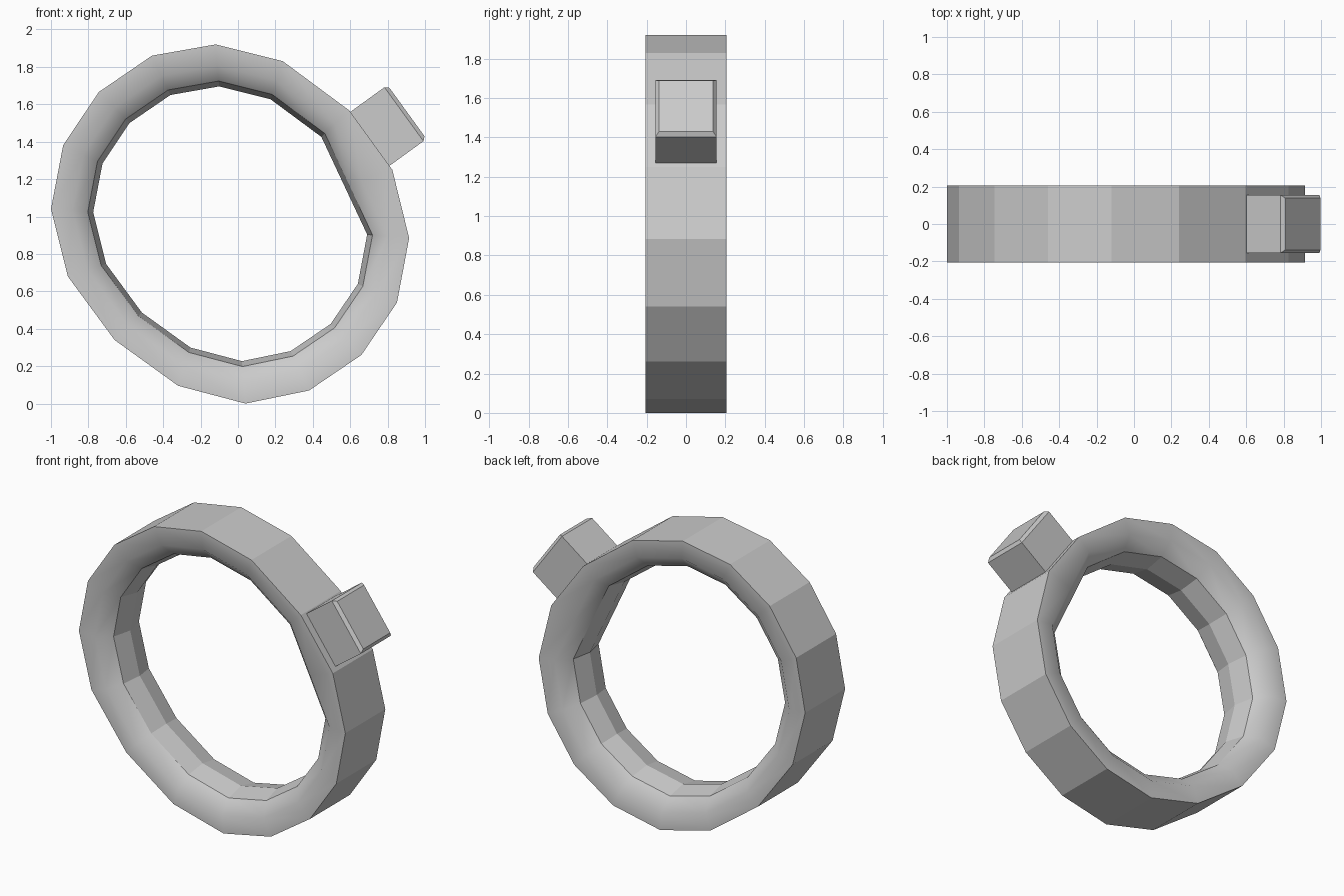
import bpy, bmesh
from mathutils import Vector

if "Cube" in bpy.data.objects:
    bpy.data.objects.remove(bpy.data.objects["Cube"])


def make_object(name, rings, closed=False, caps=False, smooth_bands=()):
    """Bridge equal-length rings of points into one mesh."""
    bm = bmesh.new()
    loops = [[bm.verts.new(p) for p in ring] for ring in rings]
    n = len(rings[0])
    count = len(loops) if closed else len(loops) - 1
    for k in range(count):
        a, b = loops[k], loops[(k + 1) % len(loops)]
        for i in range(n):
            j = (i + 1) % n
            f = bm.faces.new((a[i], a[j], b[j], b[i]))
            f.smooth = k in smooth_bands
    if caps:
        bm.faces.new(loops[0])
        bm.faces.new(loops[-1])
    bmesh.ops.recalc_face_normals(bm, faces=bm.faces)
    mesh = bpy.data.meshes.new(name)
    bm.to_mesh(mesh)
    bm.free()
    obj = bpy.data.objects.new(name, mesh)
    bpy.context.collection.objects.link(obj)
    return obj


# Slightly oval 16-sided band outline, seen from the front
outline = [(-0.12, 1.92), (0.24, 1.83), (0.595, 1.567), (0.825, 1.25),
           (0.915, 0.885), (0.85, 0.54), (0.66, 0.26), (0.38, 0.07),
           (0.04, 0.0), (-0.32, 0.095), (-0.66, 0.34), (-0.91, 0.68),
           (-1.0, 1.04), (-0.935, 1.38), (-0.745, 1.665), (-0.46, 1.86)]
centre = Vector((-0.04, 0.965))
FLAT = 3  # inner corner pulled straight behind the mount


def band_ring(scale, y):
    pts = [centre + (Vector(p) - centre) * scale for p in outline]
    if scale < 1:
        pts[FLAT] = (pts[FLAT - 1] + pts[FLAT + 1]) / 2
    return [(p.x, y, p.y) for p in pts]


# Band cross-section: flat outside, chamfered rims, shallow inner ridge
section = [(1, 0.205), (1, -0.205), (0.88, -0.205), (0.795, -0.13),
           (0.765, 0.0), (0.795, 0.13), (0.88, 0.205)]
make_object("band", [band_ring(s, y) for s, y in section],
            closed=True, smooth_bands=(1, 2, 5, 6))

# Square block mounted on the band, with a chamfered outer face
base = Vector((0.705, 0, 1.415))
out = Vector((0.81, 0, 0.587)).normalized()
side = Vector((-out.z, 0, out.x))
across = Vector((0, 1, 0))
levels = [(-0.05, 0.178, 0.155), (0.225, 0.178, 0.155), (0.245, 0.16, 0.138)]
make_object("mount_block",
            [[base + out * d + side * (u * a) + across * (v * b)
              for u, v in ((-1, -1), (1, -1), (1, 1), (-1, 1))]
             for d, a, b in levels], caps=True)
